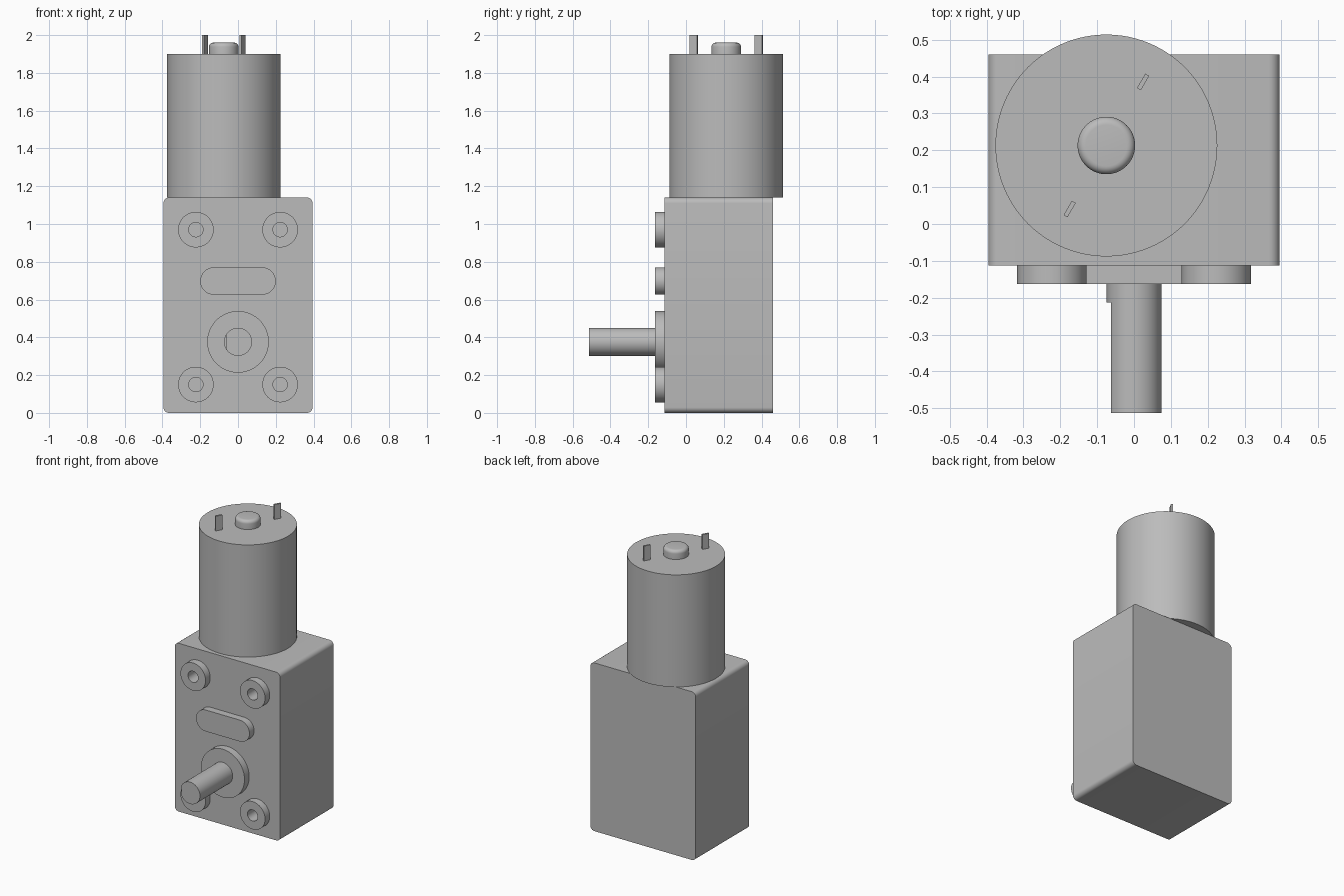
import bpy, bmesh
from math import sin, cos, pi, radians
from mathutils import Matrix, Vector

default = bpy.data.objects.get("Cube")
if default:
    bpy.data.objects.remove(default, do_unlink=True)

metal = bpy.data.materials.new("grey metal")
GREY = (0.5, 0.5, 0.5, 1)
metal.diffuse_color = GREY
metal.use_nodes = True
metal.node_tree.nodes["Principled BSDF"].inputs["Base Color"].default_value = GREY


def finish(name, bm):
    bmesh.ops.recalc_face_normals(bm, faces=bm.faces)
    mesh = bpy.data.meshes.new(name)
    bm.to_mesh(mesh)
    bm.free()
    mesh.materials.append(metal)
    obj = bpy.data.objects.new(name, mesh)
    bpy.context.collection.objects.link(obj)
    return obj


def activate(obj):
    bpy.ops.object.select_all(action='DESELECT')
    obj.select_set(True)
    bpy.context.view_layer.objects.active = obj


def smooth(obj):
    activate(obj)
    bpy.ops.object.shade_smooth_by_angle(angle=radians(35))


def rounded(w, h, r, steps=16):
    """Outline of a rounded rectangle; r = w/2 = h/2 gives a circle."""
    pts = []
    for q, (sx, sz) in enumerate([(1, 1), (-1, 1), (-1, -1), (1, -1)]):
        for i in range(steps + 1):
            a = (q + i / steps) * pi / 2
            pts.append((sx * (w / 2 - r) + r * cos(a), sz * (h / 2 - r) + r * sin(a)))
    return pts


def prism(name, pts, x, z, y0, y1):
    """Outline in the xz plane extruded along y."""
    bm = bmesh.new()
    face = bm.faces.new([bm.verts.new((x + px, y0, z + pz)) for px, pz in pts])
    new = bmesh.ops.extrude_face_region(bm, geom=[face])["geom"]
    bmesh.ops.translate(bm, vec=(0, y1 - y0, 0),
                        verts=[v for v in new if isinstance(v, bmesh.types.BMVert)])
    bmesh.ops.remove_doubles(bm, verts=bm.verts, dist=0.0001)
    return finish(name, bm)


def disc(name, r, x, z, y0, y1):
    return prism(name, rounded(2 * r, 2 * r, r), x, z, y0, y1)


def lathe(name, profile, x, y, steps=96):
    """Radius and height profile spun about a vertical axis."""
    bm = bmesh.new()
    verts = [bm.verts.new((x + r, y, z)) for r, z in profile]
    edges = [bm.edges.new(p) for p in zip(verts, verts[1:])]
    bmesh.ops.spin(bm, geom=verts + edges, cent=(x, y, 0), axis=(0, 0, 1),
                   angle=2 * pi, steps=steps)
    bmesh.ops.remove_doubles(bm, verts=bm.verts, dist=0.0001)
    return finish(name, bm)


def cut(obj, cutter):
    activate(obj)
    mod = obj.modifiers.new("cut", 'BOOLEAN')
    mod.operation, mod.solver, mod.object = 'DIFFERENCE', 'EXACT', cutter
    bpy.ops.object.modifier_apply(modifier=mod.name)


FRONT, PAD = -0.113, -0.163
MX, MY = -0.075, 0.213

# Gearbox housing with rounded long edges
housing = prism("gearbox_housing", rounded(0.79, 1.14, 0.03, 6), 0, 0.57, FRONT, 0.46)

# Four mounting bosses with blind screw holes
for side, x in (("right", -0.223), ("left", 0.223)):
    for level, z in (("lower", 0.15), ("upper", 0.97)):
        boss = disc(f"mounting_boss_{level}_{side}", 0.094, x, z, PAD, FRONT)
        hole = disc("hole_cutter", 0.038, x, z, -0.25, 0.05)
        hole.hide_render = True
        cut(boss, hole)
        cut(housing, hole)
        bpy.data.objects.remove(hole, do_unlink=True)
        smooth(boss)
smooth(housing)

# Raised slot-shaped pad and output bearing collar
smooth(prism("slot_pad", rounded(0.4, 0.145, 0.0725), 0, 0.698, PAD, FRONT))
smooth(disc("bearing_collar", 0.163, 0, 0.376, PAD, FRONT))

# Output shaft: round root, then a flat along its right side
SHAFT_R, FLAT = 0.074, -0.063
circle = rounded(2 * SHAFT_R, 2 * SHAFT_R, SHAFT_R)
smooth(prism("shaft_root", circle, 0, 0.376, -0.213, PAD))
d_shape = [(max(px, FLAT), pz) for px, pz in circle]
smooth(prism("output_shaft", d_shape, 0, 0.376, -0.513, -0.213))

# Motor can and the rounded rear bearing cap
smooth(lathe("motor_can", [(0, 1.14), (0.301, 1.14), (0.301, 1.9), (0, 1.9)], MX, MY))
fillet = [(0.056 + 0.022 * cos(a), 1.938 + 0.022 * sin(a))
          for a in (i * pi / 12 for i in range(7))]
smooth(lathe("motor_bearing_cap", [(0.078, 1.9)] + fillet + [(0, 1.96)], MX, MY, 64))

# Two terminal blades on opposite sides of the cap
for name, sign in (("left", 1), ("right", -1)):
    bm = bmesh.new()
    bmesh.ops.create_cube(bm, size=1)
    place = (Matrix.Translation((MX, MY, 1.95)) @ Matrix.Rotation(radians(60), 4, 'Z')
             @ Matrix.Translation(Vector((0.199 * sign, 0, 0)))
             @ Matrix.Diagonal((0.045, 0.012, 0.1, 1)))
    bmesh.ops.transform(bm, matrix=place, verts=bm.verts)
    finish(f"terminal_blade_{name}", bm)
